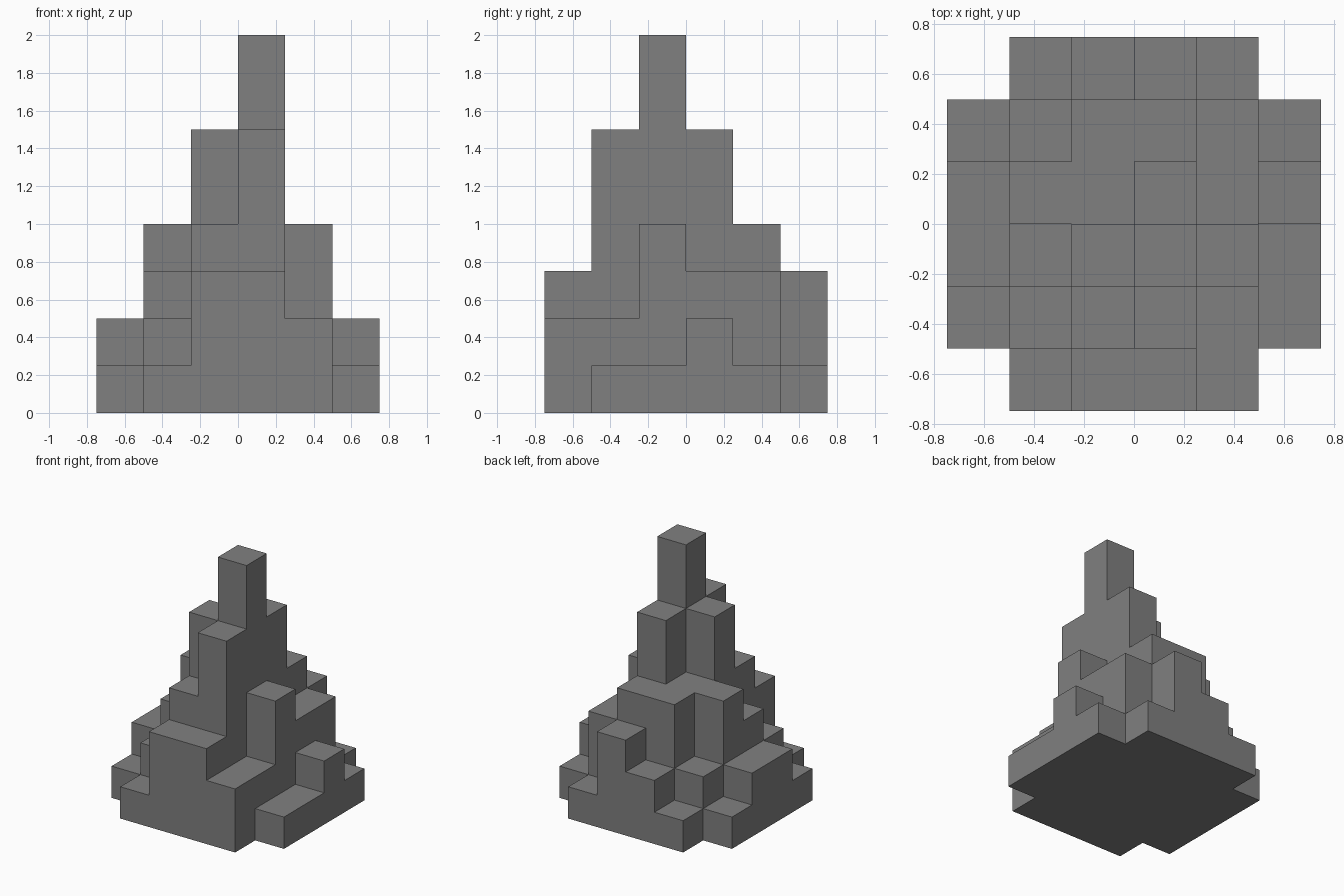
import bpy
import bmesh
from mathutils import Vector

cube = bpy.data.objects.get("Cube")
if cube:
    bpy.data.objects.remove(cube, do_unlink=True)

# Block size, and stack heights in blocks: one string per row from back to front
BLOCK = 0.25
ROWS = [
    "012310",
    "124431",
    "244632",
    "236841",
    "124621",
    "013320",
]
GRID = [[int(c) for c in row] for row in reversed(ROWS)]
SIZE = len(GRID)

stone = bpy.data.materials.new("grey_stone")
stone.use_nodes = True
grey = (0.216, 0.216, 0.216, 1)
stone.diffuse_color = grey
stone.node_tree.nodes["Principled BSDF"].inputs["Base Color"].default_value = grey


def filled(cell):
    x, y, z = (int(c) for c in cell)
    return 0 <= x < SIZE and 0 <= y < SIZE and 0 <= z < GRID[y][x]


def add_side(bm, cell, d):
    """Add the outward face of a block on side d."""
    u = Vector((d.y, d.z, d.x))
    v = d.cross(u)
    half = Vector((0.5, 0.5, 0.5))
    offset = Vector((SIZE / 2, SIZE / 2, 0))
    corners = ((-1, -1), (1, -1), (1, 1), (-1, 1))
    points = [cell + half + (d + u * a + v * b) / 2 - offset for a, b in corners]
    bm.faces.new([bm.verts.new(p * BLOCK) for p in points])


# Stepped tower: only the exposed sides of the stacked blocks
bm = bmesh.new()
sides = [Vector(s * (k == axis) for k in range(3)) for axis in range(3) for s in (-1, 1)]
for y, row in enumerate(GRID):
    for x, height in enumerate(row):
        for z in range(height):
            cell = Vector((x, y, z))
            for d in sides:
                if not filled(cell + d):
                    add_side(bm, cell, d)

# Weld the sides and merge flat areas into single faces
bmesh.ops.remove_doubles(bm, verts=bm.verts, dist=0.001)
bmesh.ops.dissolve_limit(bm, angle_limit=0.01, verts=bm.verts, edges=bm.edges)

mesh = bpy.data.meshes.new("stepped_tower")
bm.to_mesh(mesh)
bm.free()
mesh.materials.append(stone)
tower = bpy.data.objects.new("stepped_tower", mesh)
bpy.context.collection.objects.link(tower)
